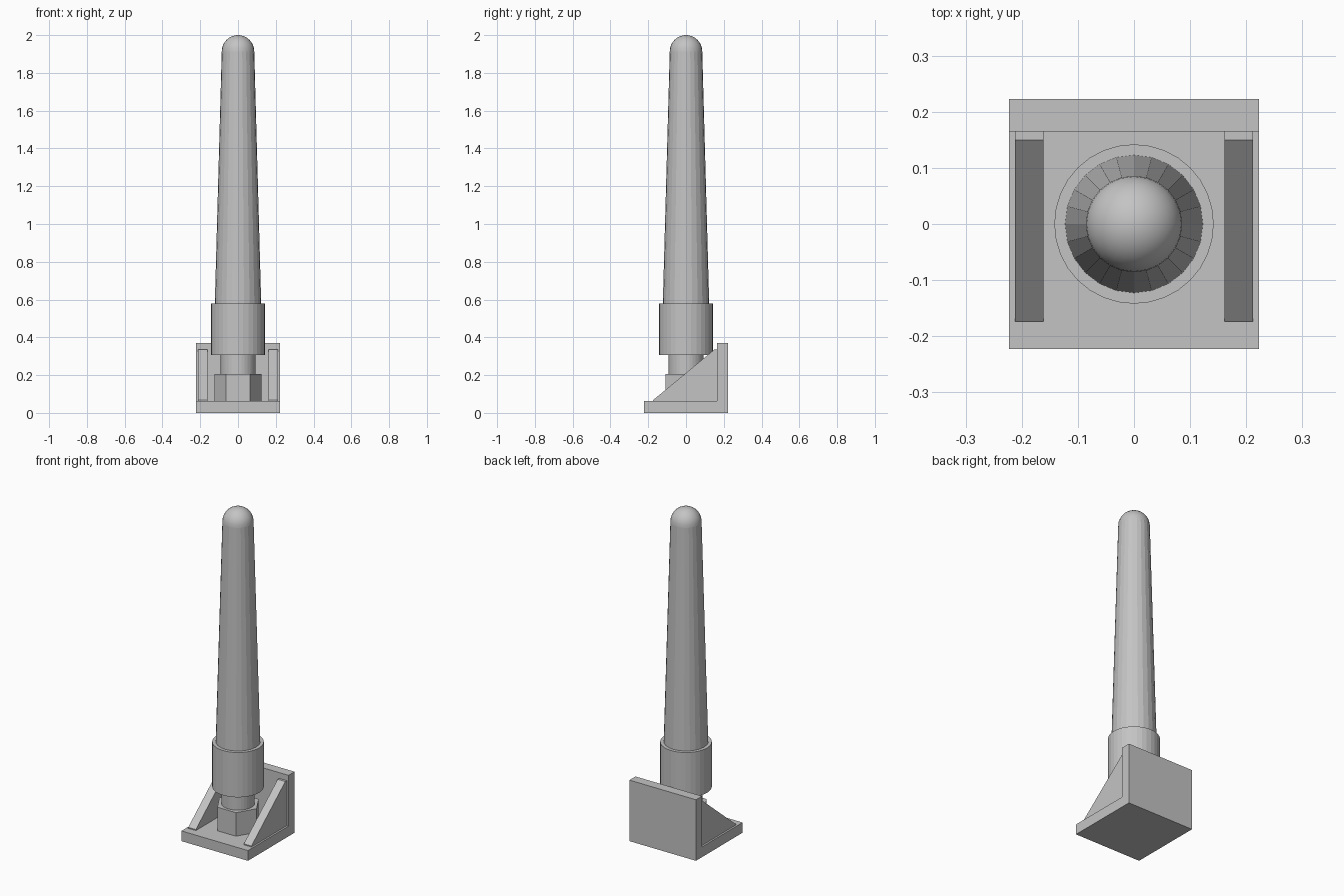
import bpy
import bmesh
import math

default = bpy.data.objects.get("Cube")
if default:
    bpy.data.objects.remove(default, do_unlink=True)

grey = bpy.data.materials.new("plain grey")
grey.use_nodes = True
COLOUR = (0.55, 0.55, 0.55, 1)
grey.diffuse_color = COLOUR
grey.node_tree.nodes["Principled BSDF"].inputs["Base Color"].default_value = COLOUR


def finish(name, bm, smooth=False):
    bmesh.ops.recalc_face_normals(bm, faces=bm.faces)
    for face in bm.faces:
        face.smooth = smooth
    mesh = bpy.data.meshes.new(name)
    bm.to_mesh(mesh)
    bm.free()
    mesh.materials.append(grey)
    obj = bpy.data.objects.new(name, mesh)
    bpy.context.collection.objects.link(obj)
    return obj


def prism(name, profile, x0, x1):
    """Extrude a (y, z) profile along x."""
    bm = bmesh.new()
    face = bm.faces.new([bm.verts.new((x0, y, z)) for y, z in profile])
    result = bmesh.ops.extrude_face_region(bm, geom=[face])
    moved = [v for v in result["geom"] if isinstance(v, bmesh.types.BMVert)]
    bmesh.ops.translate(bm, verts=moved, vec=(x1 - x0, 0, 0))
    return finish(name, bm)


def post(name, z0, z1, r0, r1, sides):
    """Upright cylinder, cone or polygon prism."""
    bm = bmesh.new()
    bmesh.ops.create_cone(bm, cap_ends=True, segments=sides,
                          radius1=r0, radius2=r1, depth=z1 - z0)
    bmesh.ops.translate(bm, verts=bm.verts, vec=(0, 0, (z0 + z1) / 2))
    return finish(name, bm)


# Angle bracket: base and back plate in one L-shaped piece
W = 0.223
prism("angle_bracket",
      [(-W, 0), (W, 0), (W, 0.37), (0.165, 0.37), (0.165, 0.062), (-W, 0.062)], -W, W)

# Triangular gussets on both sides
gusset = [(-0.174, 0.06), (0.166, 0.06), (0.166, 0.335), (0.15, 0.335), (-0.174, 0.068)]
for side, sign in (("left", 1), ("right", -1)):
    prism(side + "_gusset", gusset, sign * 0.161, sign * 0.212)

# Hexagonal nut, turned so its flats face front and back
nut = post("hex_nut", 0.06, 0.205, 0.125, 0.125, 6)
if abs(nut.data.vertices[0].co.x) < 0.05:
    nut.rotation_euler.z = math.radians(30)

# Stacked round parts
post("neck", 0.2, 0.31, 0.092, 0.092, 32)
post("collar", 0.306, 0.578, 0.142, 0.142, 32)
post("tapered_rod", 0.57, 1.914, 0.123, 0.086, 24)

# Rounded tip
bm = bmesh.new()
bmesh.ops.create_uvsphere(bm, u_segments=24, v_segments=16, radius=0.086)
lower = [v for v in bm.verts if v.co.z < -0.001]
bmesh.ops.delete(bm, geom=lower, context="VERTS")
bmesh.ops.translate(bm, verts=bm.verts, vec=(0, 0, 1.914))
finish("rounded_tip", bm, smooth=True)
